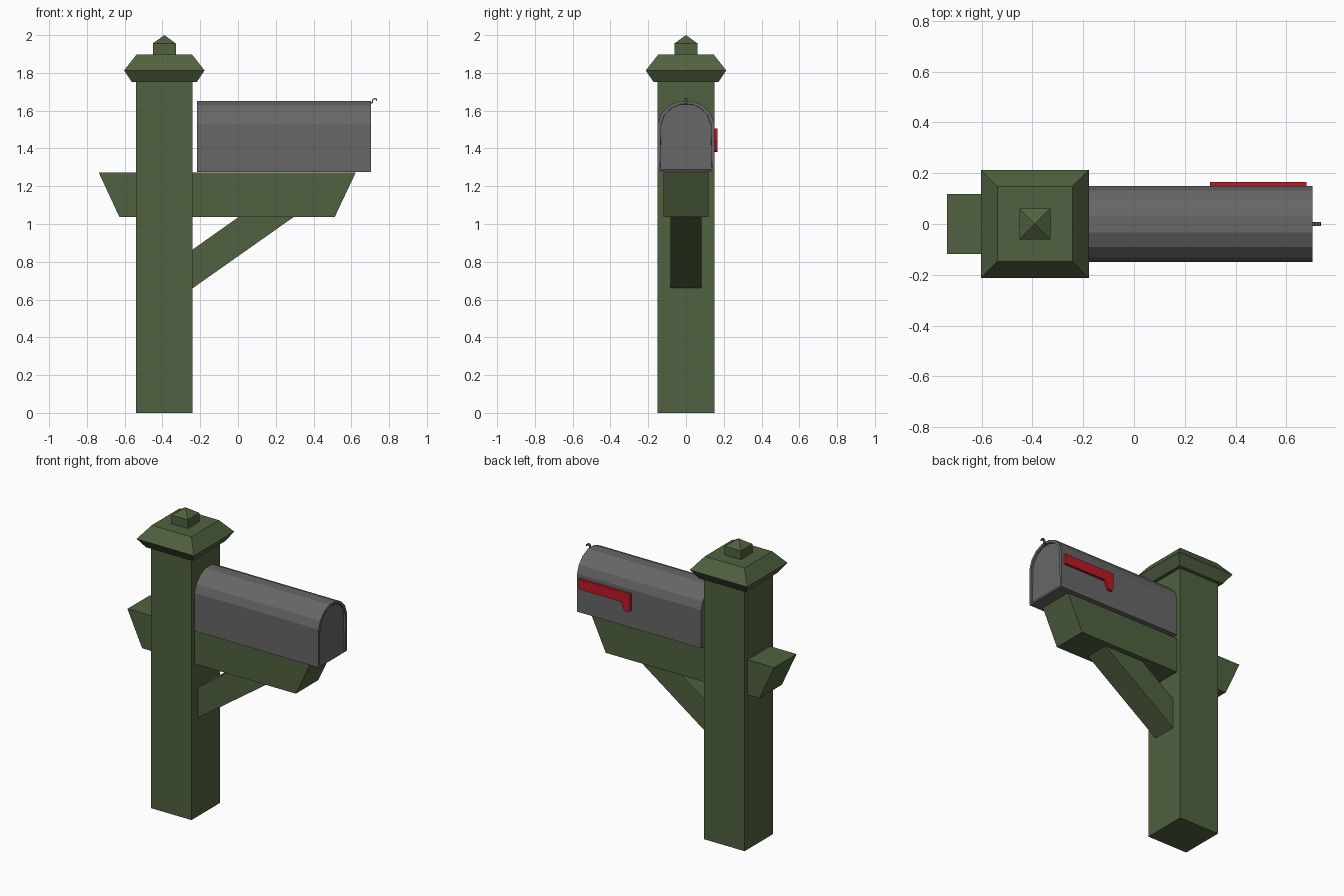
import bpy, bmesh
from mathutils import Vector

if "Cube" in bpy.data.objects:
    bpy.data.objects.remove(bpy.data.objects["Cube"])


def material(name, rgb):
    m = bpy.data.materials.new(name)
    m.diffuse_color = (*rgb, 1)
    m.use_nodes = True
    m.node_tree.nodes["Principled BSDF"].inputs["Base Color"].default_value = m.diffuse_color
    return m


GREEN = material("green_paint", (0.08, 0.122, 0.05))
GREY = material("dark_grey_metal", (0.135, 0.135, 0.135))
RED = material("red_paint", (0.5, 0.01, 0.02))


def finish(name, bm, mat):
    bmesh.ops.recalc_face_normals(bm, faces=bm.faces)
    me = bpy.data.meshes.new(name)
    bm.to_mesh(me)
    bm.free()
    me.materials.append(mat)
    ob = bpy.data.objects.new(name, me)
    bpy.context.collection.objects.link(ob)
    return ob


def prism(name, points, offset, mat):
    """Extrude a closed outline of 3D points along offset."""
    bm = bmesh.new()
    face = bm.faces.new([bm.verts.new(p) for p in points])
    out = bmesh.ops.extrude_face_region(bm, geom=[face], use_keep_orig=True)
    moved = [g for g in out["geom"] if isinstance(g, bmesh.types.BMVert)]
    bmesh.ops.translate(bm, verts=moved, vec=Vector(offset))
    return finish(name, bm, mat)


def side_prism(name, profile, y0, y1, mat):
    return prism(name, [(x, y0, z) for x, z in profile], (0, y1 - y0, 0), mat)


def square_stack(name, cx, levels, mat):
    """Stack of square sections (half width, z); half width 0 makes a tip."""
    bm = bmesh.new()
    rings = []
    for h, z in levels:
        corners = [(-1, -1), (1, -1), (1, 1), (-1, 1)] if h else [(0, 0)]
        rings.append([bm.verts.new((cx + h * a, h * b, z)) for a, b in corners])
    bm.faces.new(rings[0])
    for lo, hi in zip(rings, rings[1:]):
        for i in range(4):
            j = (i + 1) % 4
            top = [hi[j], hi[i]] if len(hi) == 4 else [hi[0]]
            bm.faces.new([lo[i], lo[j]] + top)
    if len(rings[-1]) == 4:
        bm.faces.new(rings[-1])
    return finish(name, bm, mat)


# Post with its cap and finial
PX = -0.39
square_stack("post", PX, [(0.15, 0), (0.15, 1.755)], GREEN)
square_stack("post_cap", PX, [(0.172, 1.752), (0.213, 1.813), (0.147, 1.897)], GREEN)
square_stack("finial", PX, [(0.061, 1.897), (0.061, 1.956), (0, 2.0)], GREEN)

# Cross arm and diagonal brace
side_prism("arm", [(-0.737, 1.272), (0.623, 1.272), (0.512, 1.037), (-0.628, 1.037)],
           -0.119, 0.119, GREEN)
side_prism("brace", [(-0.24, 0.66), (0.295, 1.037), (0.003, 1.037), (-0.24, 0.865)],
           -0.083, 0.083, GREEN)

# Arched mailbox with a recessed door panel
half = [(0.15, 1.274), (0.15, 1.53), (0.132, 1.582), (0.09, 1.627), (0.034, 1.652)]
outline = half + [(-y, z) for y, z in reversed(half)]
box = prism("mailbox", [(-0.217, y, z) for y, z in outline], (0.92, 0, 0), GREY)
bm = bmesh.new()
bm.from_mesh(box.data)
door = max(bm.faces, key=lambda f: f.calc_center_median().x)
bmesh.ops.inset_region(bm, faces=[door], thickness=0.018)
bmesh.ops.inset_region(bm, faces=[door], thickness=0.001, depth=-0.012)
bm.to_mesh(box.data)
bm.free()

# Door pull: small hooked strip
side_prism("door_pull", [(0.695, 1.637), (0.712, 1.637), (0.716, 1.656), (0.722, 1.661),
                         (0.73, 1.659), (0.733, 1.65), (0.737, 1.651), (0.735, 1.663),
                         (0.724, 1.668), (0.712, 1.661), (0.708, 1.645), (0.695, 1.645)],
           -0.008, 0.008, GREY)

# Signal flag
side_prism("flag", [(0.68, 1.505), (0.30, 1.505), (0.30, 1.392), (0.31, 1.381),
                    (0.337, 1.381), (0.348, 1.392), (0.365, 1.437), (0.68, 1.437)],
           0.148, 0.166, RED)
